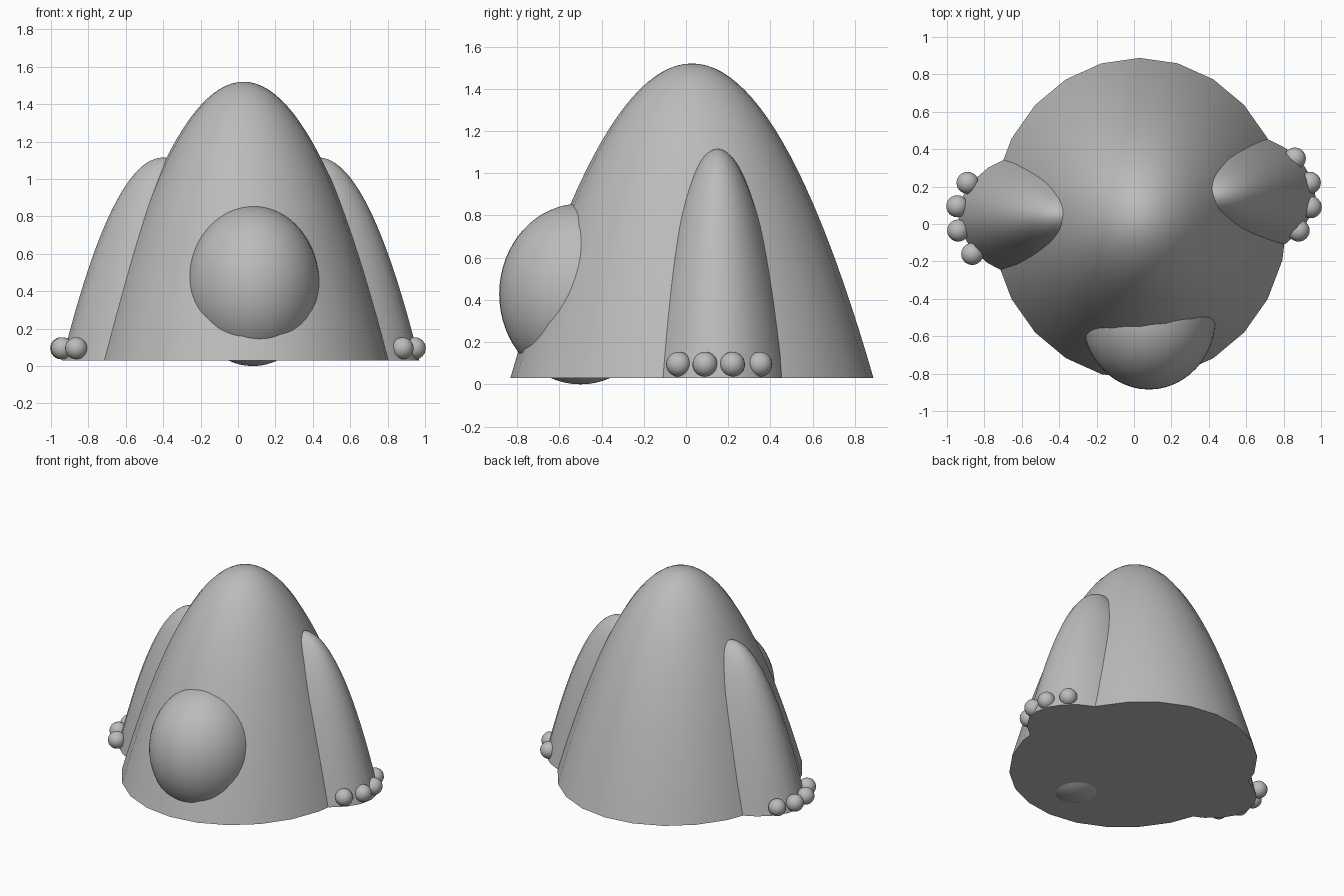
import bpy
import bmesh
import math

cube = bpy.data.objects.get("Cube")
if cube:
    bpy.data.objects.remove(cube, do_unlink=True)

GREY = (0.5, 0.5, 0.5, 1.0)
clay = bpy.data.materials.new("plain grey")
clay.use_nodes = True
clay.diffuse_color = GREY
clay.node_tree.nodes["Principled BSDF"].inputs["Base Color"].default_value = GREY

BASE_Z = 0.03


def finish(bm, name, location):
    bmesh.ops.recalc_face_normals(bm, faces=bm.faces)
    mesh = bpy.data.meshes.new(name)
    bm.to_mesh(mesh)
    bm.free()
    mesh.materials.append(clay)
    obj = bpy.data.objects.new(name, mesh)
    obj.location = location
    bpy.context.collection.objects.link(obj)
    bpy.ops.object.select_all(action='DESELECT')
    obj.select_set(True)
    bpy.context.view_layer.objects.active = obj
    bpy.ops.object.shade_smooth_by_angle(angle=math.radians(40))
    return obj


def dome(name, x, y, rx, ry, top, sides=24, rings=24):
    """Paraboloid with a flat base and an elliptical footprint."""
    bm = bmesh.new()
    height = top - BASE_Z
    apex = bm.verts.new((0, 0, height))
    previous = None
    for i in range(1, rings + 1):
        t = i / rings
        ring = []
        for k in range(sides):
            a = math.tau * k / sides
            ring.append(bm.verts.new((rx * t * math.cos(a), ry * t * math.sin(a),
                                      height * (1 - t * t))))
        for k in range(sides):
            n = (k + 1) % sides
            if previous:
                bm.faces.new((previous[k], ring[k], ring[n], previous[n]))
            else:
                bm.faces.new((apex, ring[k], ring[n]))
        previous = ring
    bm.faces.new(previous)
    return finish(bm, name, (x, y, BASE_Z))


def ball(name, location, radii, u=24, v=16):
    bm = bmesh.new()
    bmesh.ops.create_uvsphere(bm, u_segments=u, v_segments=v, radius=1)
    bmesh.ops.scale(bm, vec=radii, verts=bm.verts)
    return finish(bm, name, location)


# Main body and the two side limbs
dome("body", 0.03, 0.028, 0.79, 0.86, 1.52)
dome("right_limb", -0.40, 0.045, 0.54, 0.36, 1.115)
dome("left_limb", 0.43, 0.15, 0.54, 0.36, 1.115)

# Rounded snout, its underside just showing below the base
ball("snout", (0.08, -0.50, 0.428), (0.357, 0.385, 0.428), 48, 32)

# Toes around the foot of each limb
toes = {
    "right_toe": [(-0.89, 0.22), (-0.945, 0.095), (-0.94, -0.035), (-0.865, -0.16)],
    "left_toe": [(0.86, 0.35), (0.94, 0.22), (0.945, 0.09), (0.88, -0.035)],
}
for name, spots in toes.items():
    for i, (x, y) in enumerate(spots, 1):
        ball(f"{name}_{i}", (x, y, 0.095), (0.059,) * 3)
